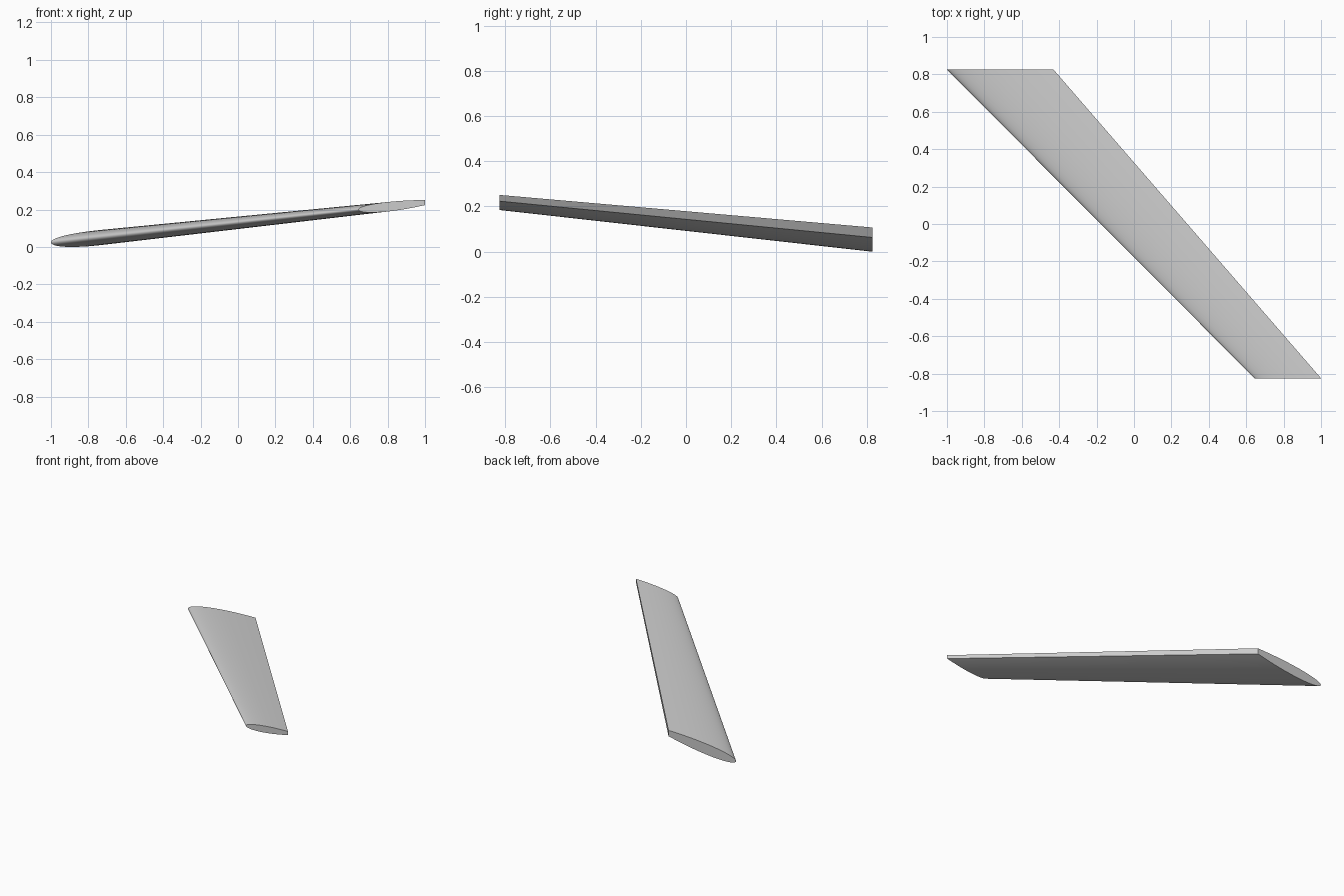
import bpy, bmesh, math

cube = bpy.data.objects.get("Cube")
if cube:
    bpy.data.objects.remove(cube, do_unlink=True)

# One plain grey for the whole wing
grey = bpy.data.materials.new("light grey")
grey.use_nodes = True
color = (0.6, 0.6, 0.6, 1)
grey.diffuse_color = color
grey.node_tree.nodes["Principled BSDF"].inputs["Base Color"].default_value = color

STEPS = 24
ROOT_CHORD = 0.57


def upper(u):
    return 0.0957 * math.sqrt(u) + 0.0134 * u - 0.0271 * u * u


def lower(u):
    return -0.1067 * math.sqrt(u) + 0.1051 * u + 0.0396 * u * u


def section(bm, nose_x, y, nose_z, chord):
    """Airfoil outline with a blunt trailing edge, scaled by its chord."""
    scale = chord / ROOT_CHORD
    stations = [1 - math.cos(math.pi / 2 * i / STEPS) for i in range(STEPS + 1)]
    outline = [(u, upper(u)) for u in reversed(stations)]
    outline += [(u, lower(u)) for u in stations[1:]]
    return [bm.verts.new((nose_x + u * chord, y, nose_z + h * scale)) for u, h in outline]


# Swept, tapered wing: loft from root to tip and cap both ends
bm = bmesh.new()
root = section(bm, -1.0, 0.825, 0.025, ROOT_CHORD)
tip = section(bm, 0.645, -0.825, 0.2, 0.355)
count = len(root)
for i in range(count):
    j = (i + 1) % count
    bm.faces.new((root[i], root[j], tip[j], tip[i]))
bm.faces.new(root)
bm.faces.new(tip)
bmesh.ops.recalc_face_normals(bm, faces=bm.faces)

mesh = bpy.data.meshes.new("wing")
bm.to_mesh(mesh)
bm.free()
mesh.materials.append(grey)
wing = bpy.data.objects.new("wing", mesh)
bpy.context.collection.objects.link(wing)

# Smooth skin with crisp end caps and trailing edge
bpy.ops.object.select_all(action="DESELECT")
wing.select_set(True)
bpy.context.view_layer.objects.active = wing
bpy.ops.object.shade_smooth_by_angle(angle=math.radians(35))
